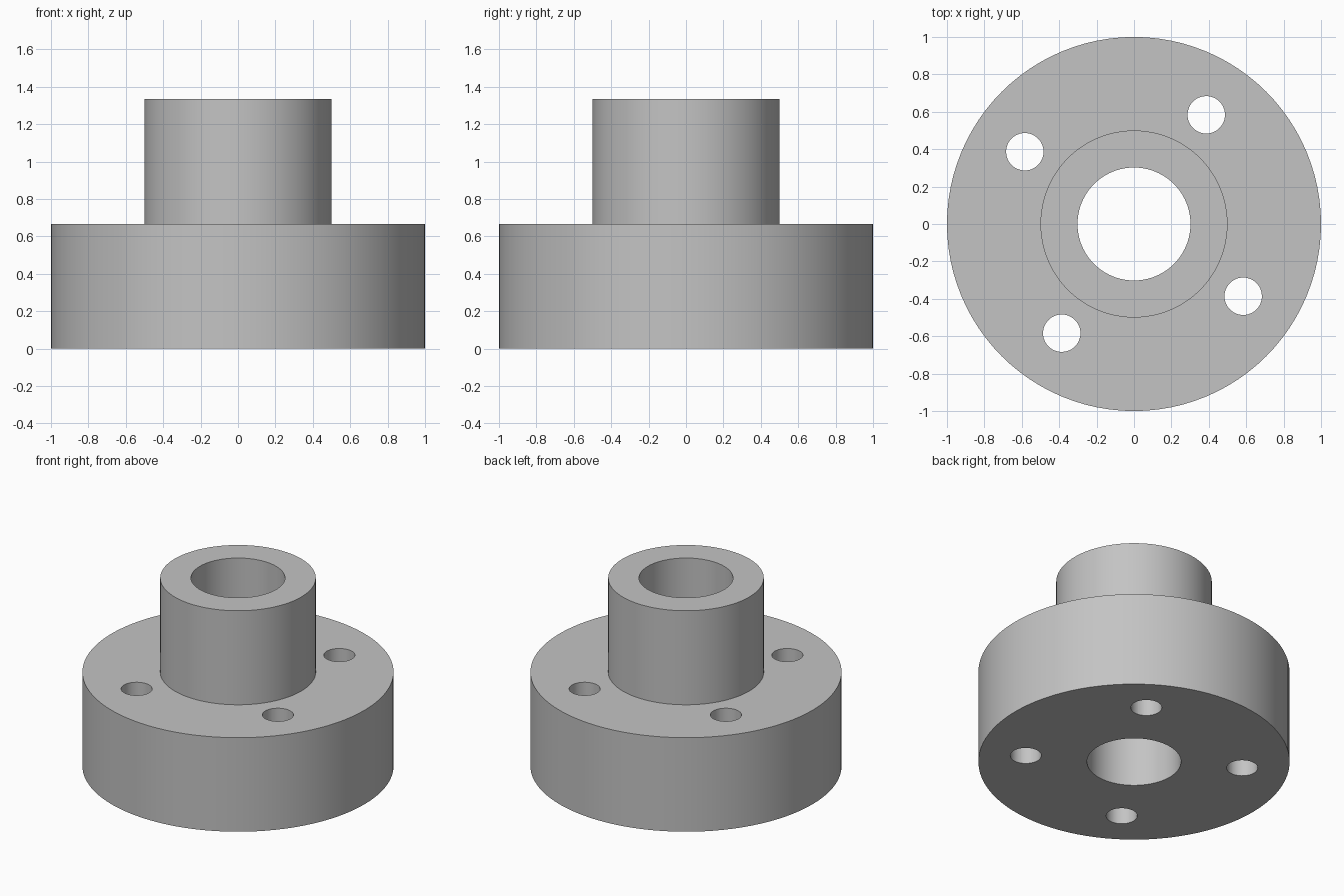
import bpy, bmesh, math
from mathutils import Matrix, Vector

cube = bpy.data.objects.get("Cube")
if cube:
    bpy.data.objects.remove(cube, do_unlink=True)

FLANGE_R, HUB_R, BORE_R = 1.0, 0.5, 0.302
FLANGE_H, TOTAL_H = 0.667, 1.334
BOLT_R, BOLT_CIRCLE, BOLT_ANGLE = 0.1, 0.7, math.radians(56.5)
SEGMENTS = 96

grey = bpy.data.materials.new("plain_grey")
grey.use_nodes = True
colour = (0.55, 0.55, 0.55, 1)
grey.diffuse_color = colour
grey.node_tree.nodes["Principled BSDF"].inputs["Base Color"].default_value = colour


def add_object(name, bm):
    bmesh.ops.recalc_face_normals(bm, faces=bm.faces)
    mesh = bpy.data.meshes.new(name)
    bm.to_mesh(mesh)
    bm.free()
    mesh.materials.append(grey)
    obj = bpy.data.objects.new(name, mesh)
    bpy.context.collection.objects.link(obj)
    return obj


# Stepped body with its centre bore, turned from one closed profile
profile = [(BORE_R, 0), (FLANGE_R, 0), (FLANGE_R, FLANGE_H),
           (HUB_R, FLANGE_H), (HUB_R, TOTAL_H), (BORE_R, TOTAL_H)]
bm = bmesh.new()
points = [bm.verts.new((r, 0, z)) for r, z in profile]
edges = [bm.edges.new((a, b)) for a, b in zip(points, points[1:] + points[:1])]
bmesh.ops.spin(bm, geom=points + edges, cent=(0, 0, 0), axis=(0, 0, 1),
               angle=math.tau, steps=SEGMENTS, use_merge=True)
bmesh.ops.remove_doubles(bm, verts=bm.verts, dist=0.0001)
body = add_object("flanged_hub", bm)

# Cutter for the four bolt holes
bm = bmesh.new()
for i in range(4):
    angle = BOLT_ANGLE + i * math.pi / 2
    centre = Vector((math.cos(angle), math.sin(angle), 0)) * BOLT_CIRCLE
    centre.z = FLANGE_H / 2
    bmesh.ops.create_cone(bm, cap_ends=True, segments=48, radius1=BOLT_R,
                          radius2=BOLT_R, depth=FLANGE_H + 0.2,
                          matrix=Matrix.Translation(centre))
cutter = add_object("bolt_hole_cutter", bm)
cutter.hide_render = True

# Drill the holes, then discard the cutter
drill = body.modifiers.new("bolt_holes", 'BOOLEAN')
drill.operation = 'DIFFERENCE'
drill.solver = 'EXACT'
drill.object = cutter
bpy.ops.object.select_all(action='DESELECT')
body.select_set(True)
bpy.context.view_layer.objects.active = body
bpy.ops.object.modifier_apply(modifier=drill.name)
bpy.data.objects.remove(cutter, do_unlink=True)

# Smooth round walls with crisp rims
bpy.ops.object.shade_smooth_by_angle(angle=math.radians(30))
